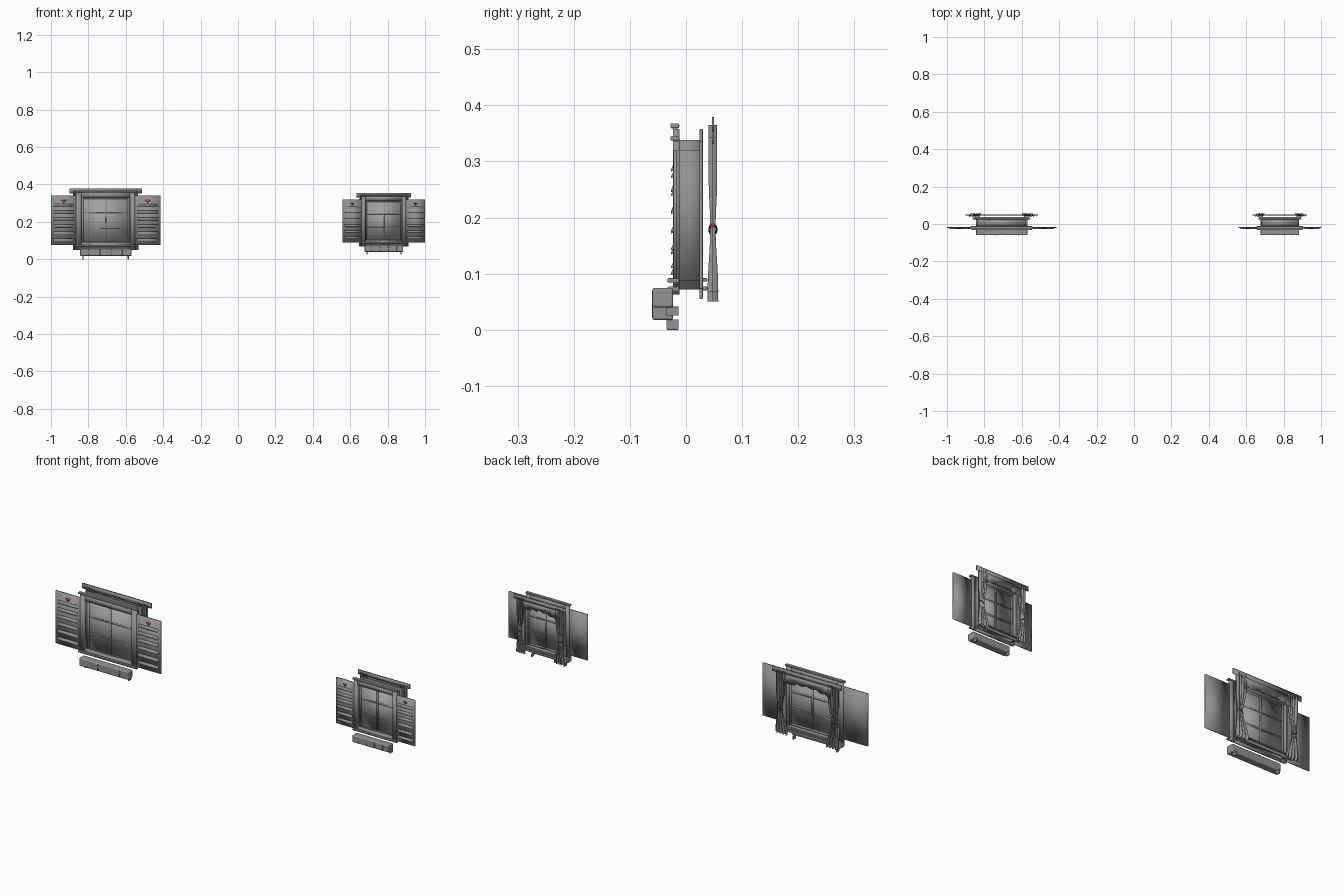
import bpy, bmesh, math

cube = bpy.data.objects.get("Cube")
if cube:
    bpy.data.objects.remove(cube, do_unlink=True)


def material(name, rgb):
    m = bpy.data.materials.new(name)
    m.use_nodes = True
    color = (*rgb, 1)
    m.diffuse_color = color
    m.node_tree.nodes["Principled BSDF"].inputs["Base Color"].default_value = color
    return m


GRAY = material("painted gray", (0.29, 0.29, 0.29))
GLASS = material("glass gray", (0.36, 0.36, 0.36))
RED = material("muted red", (0.35, 0.06, 0.1))
OLIVE = material("olive green", (0.25, 0.27, 0.07))

# Placement of the window being built: prefix, centre, lift and scale
frame = {}


def add_object(name, bm, mat, bevel=0):
    bmesh.ops.recalc_face_normals(bm, faces=bm.faces)
    mesh = bpy.data.meshes.new(name)
    bm.to_mesh(mesh)
    bm.free()
    mesh.materials.append(mat)
    obj = bpy.data.objects.new(frame["prefix"] + name, mesh)
    bpy.context.collection.objects.link(obj)
    obj.location = (frame["x"], 0, frame["z"])
    obj.scale = (frame["sx"], 1, frame["sz"])
    mesh.shade_smooth()
    if bevel:
        mod = obj.modifiers.new("rounded edges", "BEVEL")
        mod.width = bevel
        mod.segments = 3
        mod.harden_normals = True


def prism(name, pts, lo, hi, axis, mat=GRAY, bevel=0):
    """Extrude a flat outline along x (yz outline) or y (xz outline)."""
    bm = bmesh.new()
    place = (lambda p, t: (t, *p)) if axis == "x" else (lambda p, t: (p[0], t, p[1]))
    a = [bm.verts.new(place(p, lo)) for p in pts]
    b = [bm.verts.new(place(p, hi)) for p in pts]
    bm.faces.new(a)
    bm.faces.new(b[::-1])
    for i in range(len(pts)):
        j = (i + 1) % len(pts)
        bm.faces.new((a[i], a[j], b[j], b[i]))
    add_object(name, bm, mat, bevel)


def box(name, x, y, z, mat=GRAY, bevel=0):
    outline = [(y[0], z[0]), (y[1], z[0]), (y[1], z[1]), (y[0], z[1])]
    prism(name, outline, min(x), max(x), "x", mat, bevel)


def ring(name, half, z, width, y, bevel=0):
    """Rectangular frame made of two posts and two rails."""
    for s, side in ((-1, "right"), (1, "left")):
        box(f"{name}_{side}_post", (s * half, s * (half - width)), y, z, GRAY, bevel)
    inner = half - width
    box(f"{name}_top_rail", (-inner, inner), y, (z[1] - width, z[1]), GRAY, bevel)
    box(f"{name}_bottom_rail", (-inner, inner), y, (z[0], z[0] + width), GRAY, bevel)


def lerp_profile(keys, t):
    for (t0, *v0), (t1, *v1) in zip(keys, keys[1:]):
        if t <= t1:
            f = (t - t0) / (t1 - t0)
            f = f * f * (3 - 2 * f)
            return [a + (b - a) * f for a, b in zip(v0, v1)]
    return keys[-1][1:]


def curtain(name, s):
    # height, centre, half width, fold depth
    keys = [(0.05, 0.142, 0.034, 0.010), (0.18, 0.152, 0.014, 0.005),
            (0.28, 0.147, 0.026, 0.008), (0.365, 0.145, 0.029, 0.008)]
    rows, cols = 24, 40
    bm = bmesh.new()
    grid = []
    for r in range(rows + 1):
        z = 0.05 + 0.315 * r / rows
        centre, half, depth = lerp_profile(keys, z)
        grid.append([bm.verts.new((s * (centre + half * (2 * c / cols - 1)),
                                   0.048 + depth * math.sin(c / cols * 8 * math.pi), z))
                     for c in range(cols + 1)])
    for r in range(rows):
        for c in range(cols):
            bm.faces.new((grid[r][c], grid[r][c + 1], grid[r + 1][c + 1], grid[r + 1][c]))
    add_object(name, bm, GRAY)


def tieback(name, s):
    """Slanted loop of cord around the gathered cloth."""
    bm = bmesh.new()
    n, m = 24, 6
    loops = []
    for i in range(n):
        a = 2 * math.pi * i / n
        loop = []
        for j in range(m):
            b = 2 * math.pi * j / m
            r = 1 + 0.15 * math.cos(b)
            loop.append(bm.verts.new((s * (0.152 + 0.015 * r * math.cos(a)),
                                      0.048 + 0.007 * r * math.sin(a),
                                      0.178 + 0.008 * math.cos(a) + 0.003 * math.sin(b))))
        loops.append(loop)
    for i in range(n):
        p, q = loops[i], loops[(i + 1) % n]
        for j in range(m):
            k = (j + 1) % m
            bm.faces.new((p[j], p[k], q[k], q[j]))
    add_object(name, bm, RED)


def heart(name, cx, cz):
    pts = []
    for i in range(24):
        t = i / 24 * 2 * math.pi
        h = 13 * math.cos(t) - 5 * math.cos(2 * t) - 2 * math.cos(3 * t) - math.cos(4 * t)
        pts.append((cx + 0.0008 * 16 * math.sin(t) ** 3, cz + 0.0007 * h))
    prism(name, pts, -0.0228, -0.021, "y", RED)


def build_window(prefix, x, z, sx, sz):
    frame.update(prefix=prefix, x=x, z=z, sx=sx, sz=sz)

    # Jamb, casings, glass and bars
    ring("jamb", 0.137, (0.072, 0.338), 0.009, (-0.013, 0.025))
    ring("front_casing", 0.158, (0.063, 0.358), 0.028, (-0.023, -0.012))
    ring("back_casing", 0.155, (0.055, 0.358), 0.026, (0.024, 0.03), 0.002)
    ring("sash", 0.128, (0.081, 0.332), 0.009, (-0.008, 0.006))
    box("glass", (-0.122, 0.122), (-0.002, 0.001), (0.085, 0.328), GLASS)
    box("upright_bar", (-0.004, 0.004), (-0.006, 0.005), (0.085, 0.328))
    for i, h in enumerate((0.165, 0.25)):
        box(f"cross_bar_{i}", (-0.122, 0.122), (-0.006, 0.005), (h - 0.003, h + 0.003))

    # Crown and sills
    box("crown", (-0.166, 0.166), (-0.028, -0.012), (0.359, 0.368), GRAY, 0.003)
    box("front_sill", (-0.162, 0.162), (-0.033, -0.012), (0.068, 0.077), GRAY, 0.003)
    box("back_sill", (-0.15, 0.15), (0.024, 0.038), (0.07, 0.077), GRAY, 0.002)

    # Planter box with its front battens
    box("planter", (-0.137, 0.137), (-0.06, -0.023), (0.017, 0.057), GRAY, 0.005)
    for i in range(4):
        c = -0.09 + 0.06 * i
        box(f"planter_batten_{i}", (c - 0.002, c + 0.002), (-0.061, -0.059), (0.022, 0.052))

    for s, side in ((-1, "right"), (1, "left")):
        # Planter bracket
        box(f"{side}_bracket", (s * 0.118, s * 0.124), (-0.035, -0.013), (0, 0.0185), GRAY, 0.001)

        # Louvred shutter with a heart
        box(f"{side}_shutter", (s * 0.155, s * 0.2925), (-0.022, -0.016), (0.075, 0.34))
        for i in range(6):
            h = 0.1 + 0.037 * i
            slat = [(-0.021, h + 0.014), (-0.021, h), (-0.027, h - 0.003), (-0.027, h)]
            prism(f"{side}_slat_{i}", slat, s * 0.224 - 0.056, s * 0.224 + 0.056, "x")
        heart(f"{side}_heart", s * 0.224, 0.313)

        curtain(f"{side}_curtain", s)
        tieback(f"{side}_tieback", s)

    # Valance: straight heading with a thin trim, and scalloped drop
    box("valance_heading", (-0.193, 0.193), (0.0465, 0.0495), (0.352, 0.377))
    box("valance_trim", (-0.193, 0.193), (0.0465, 0.0495), (0.377, 0.379), OLIVE)
    n = 48
    edge = []
    for i in range(n + 1):
        u = 2 * i / n - 1
        sag = 0.009 * abs(math.sin(u * 2.5 * math.pi))
        edge.append((0.13 * u, 0.326 - 0.022 * u * u - sag))
    prism("valance_drop", edge + [(0.13, 0.355), (-0.13, 0.355)], 0.05, 0.052, "y")


build_window("large_", -0.7075, 0, 1, 1)
build_window("small_", 0.78, 0.025, 0.752, 0.87)
